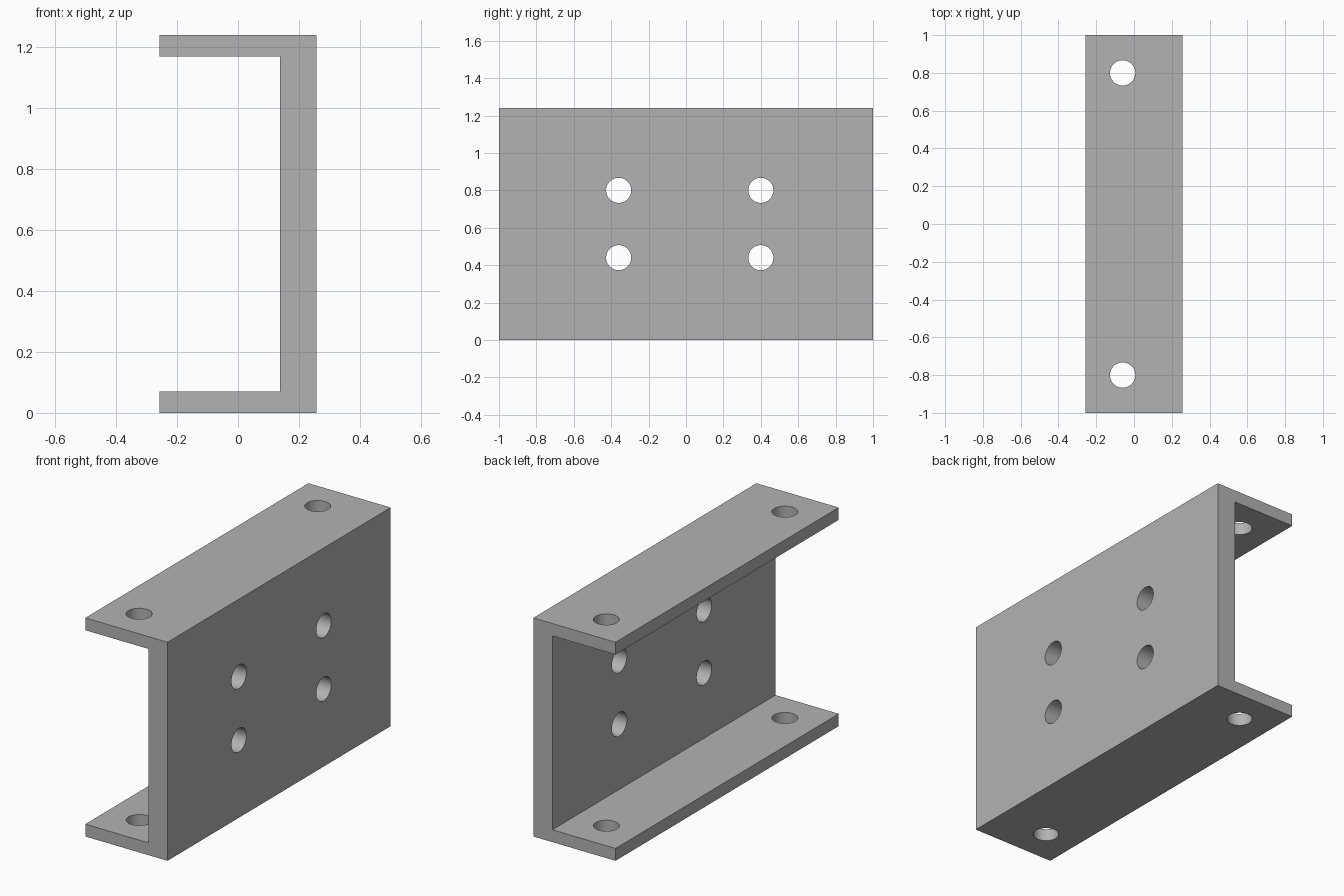
import bpy
import bmesh
import math
from mathutils import Vector

if "Cube" in bpy.data.objects:
    bpy.data.objects.remove(bpy.data.objects["Cube"])

HALF_W, HALF_L, HEIGHT = 0.258, 1.0, 1.24
WEB, FLANGE, HOLE_R = 0.12, 0.07, 0.067

# Plain grey material
grey = bpy.data.materials.new("plain grey")
grey.use_nodes = True
colour = (0.45, 0.45, 0.45, 1)
grey.diffuse_color = colour
grey.node_tree.nodes["Principled BSDF"].inputs["Base Color"].default_value = colour

# Channel: C profile extruded along y
inner = HALF_W - WEB
profile = [(-HALF_W, 0), (HALF_W, 0), (HALF_W, HEIGHT), (-HALF_W, HEIGHT),
           (-HALF_W, HEIGHT - FLANGE), (inner, HEIGHT - FLANGE),
           (inner, FLANGE), (-HALF_W, FLANGE)]
bm = bmesh.new()
face = bm.faces.new([bm.verts.new((x, -HALF_L, z)) for x, z in profile])
swept = bmesh.ops.extrude_face_region(bm, geom=[face])["geom"]
bmesh.ops.translate(bm, vec=Vector((0, 2 * HALF_L, 0)),
                    verts=[v for v in swept if isinstance(v, bmesh.types.BMVert)])
bmesh.ops.recalc_face_normals(bm, faces=bm.faces)
mesh = bpy.data.meshes.new("channel_bracket")
bm.to_mesh(mesh)
bm.free()
mesh.materials.append(grey)
bracket = bpy.data.objects.new("channel_bracket", mesh)
bpy.context.collection.objects.link(bracket)


def drill(centre, depth, rotation=(0, 0, 0)):
    """Cut one round hole through the bracket."""
    bpy.ops.mesh.primitive_cylinder_add(vertices=64, radius=HOLE_R, depth=depth,
                                        location=centre, rotation=rotation)
    cutter = bpy.context.object
    cutter.name = "hole_cutter"
    cutter.hide_render = True
    cutter.data.materials.append(grey)
    cut = bracket.modifiers.new("hole", 'BOOLEAN')
    cut.operation = 'DIFFERENCE'
    cut.solver = 'EXACT'
    cut.object = cutter
    bpy.ops.object.select_all(action='DESELECT')
    bracket.select_set(True)
    bpy.context.view_layer.objects.active = bracket
    bpy.ops.object.modifier_apply(modifier=cut.name)
    bpy.data.objects.remove(cutter)


# Flange holes, each pair drilled in one pass
for y in (-0.8, 0.8):
    drill((-0.06, y, HEIGHT / 2), 2 * HEIGHT)

# Web holes
for y in (-0.36, 0.4):
    for z in (0.44, 0.8):
        drill((HALF_W - WEB / 2, y, z), 3 * WEB, (0, math.pi / 2, 0))

bpy.ops.object.shade_smooth_by_angle(angle=math.radians(30))
